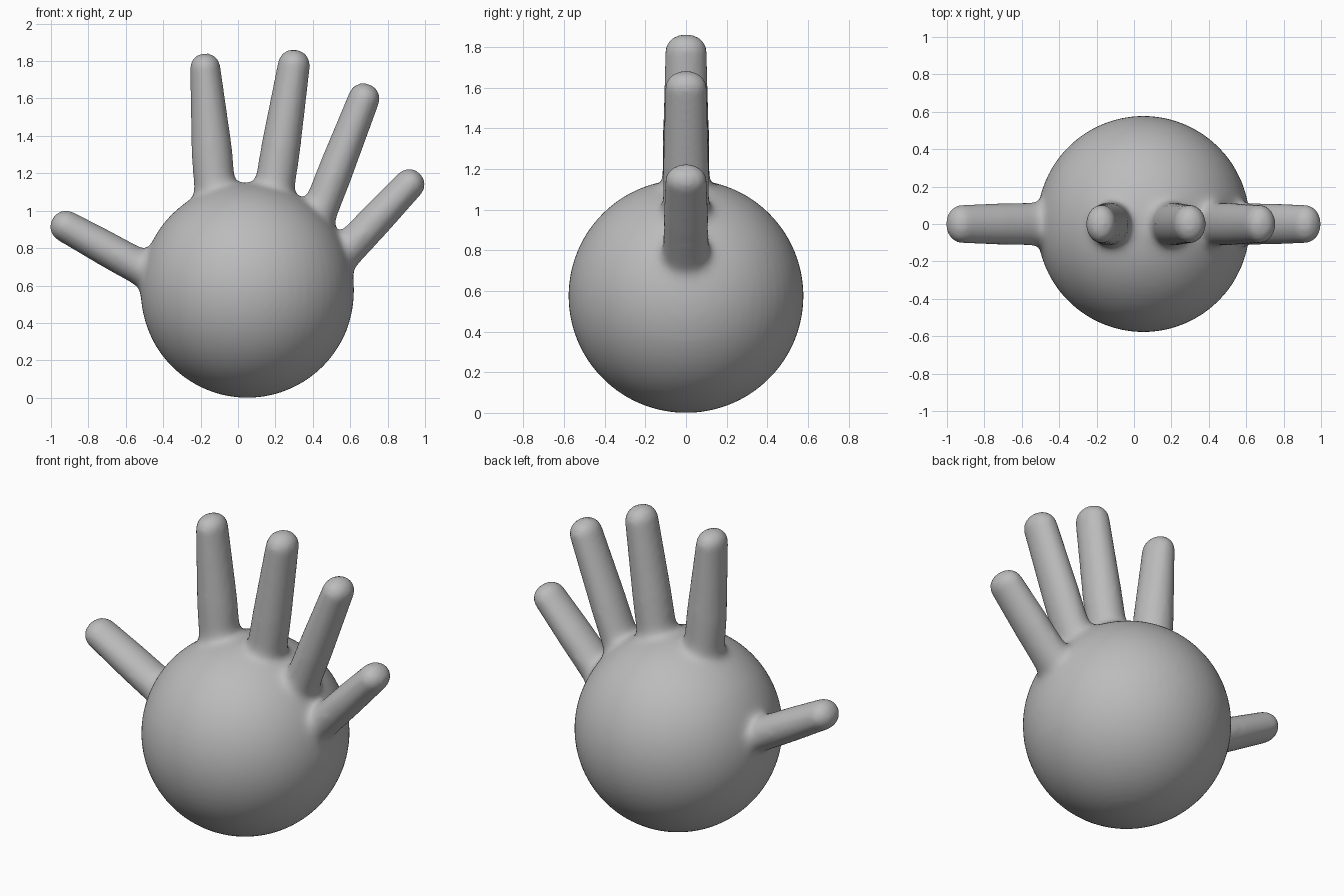
import bpy, bmesh, math
from mathutils import Vector, Matrix

if "Cube" in bpy.data.objects:
    bpy.data.objects.remove(bpy.data.objects["Cube"])

CENTER = Vector((0.05, 0, 0.575))
# knuckle (x, z, half width), fingertip centre (x, z, half width)
FINGERS = [
    ((-0.61, 0.745, 0.096), (-0.918, 0.915, 0.085)),   # thumb
    ((-0.138, 1.30, 0.110), (-0.175, 1.76, 0.081)),
    ((0.215, 1.25, 0.108), (0.298, 1.775, 0.086)),
    ((0.485, 1.12, 0.096), (0.672, 1.597, 0.084)),
    ((0.615, 0.823, 0.096), (0.915, 1.14, 0.082)),
]


def add_finger(bm, base, tip, n=32):
    """Closed tapered oval tube with a domed tip, rooted inside the palm."""
    b, t = Vector((base[0], 0, base[1])), Vector((tip[0], 0, tip[1]))
    axis = (t - b).normalized()
    side = Vector((axis.z, 0, -axis.x))
    rings = [(b - axis * 0.3, base[2] * 1.05, 0.125), (b, base[2], 0.115)]
    for i in range(9):
        a = math.pi / 2 * i / 9
        k = math.cos(a) ** 0.9
        rings.append((t + axis * tip[2] * math.sin(a), tip[2] * k, 0.102 * k))
    loops = []
    for c, r, ry in rings:
        loops.append([bm.verts.new(c + side * r * math.cos(u) + Vector((0, ry * math.sin(u), 0)))
                      for u in (2 * math.pi * j / n for j in range(n))])
    for lo, hi in zip(loops, loops[1:]):
        for j in range(n):
            bm.faces.new((lo[j], lo[(j + 1) % n], hi[(j + 1) % n], hi[j]))
    bm.faces.new(loops[0][::-1])
    bm.faces.new(loops[-1])


# round palm plus five fingers
bm = bmesh.new()
bmesh.ops.create_uvsphere(bm, u_segments=64, v_segments=40, radius=1,
                          matrix=Matrix.Translation(CENTER) @ Matrix.Diagonal((0.572, 0.578, 0.575, 1)))
for base, tip in FINGERS:
    add_finger(bm, base, tip)
bmesh.ops.recalc_face_normals(bm, faces=bm.faces)
mesh = bpy.data.meshes.new("hand")
bm.to_mesh(mesh)
bm.free()
hand = bpy.data.objects.new("hand", mesh)
bpy.context.collection.objects.link(hand)


def bake():
    """Replace the mesh by its modified result."""
    dg = bpy.context.evaluated_depsgraph_get()
    dg.update()
    hand.data = bpy.data.meshes.new_from_object(hand.evaluated_get(dg))
    hand.modifiers.clear()


# fuse everything into one skin
remesh = hand.modifiers.new("fuse", 'REMESH')
remesh.mode = 'VOXEL'
remesh.voxel_size = 0.016
bake()

# soften strongly where the fingers meet the palm, lightly elsewhere
group = hand.vertex_groups.new(name="knuckles")
for v in hand.data.vertices:
    d = (v.co - CENTER).length
    near = 9.0
    for base, tip in FINGERS:
        b, t = Vector((base[0], 0, base[1])), Vector((tip[0], 0, tip[1]))
        ax = (t - b).normalized()
        if (v.co - b).dot(ax) > -0.35:
            near = min(near, (v.co - b).cross(ax).length)
    w = min(1, max(0, (0.80 - d) / 0.15)) * min(1, max(0, (0.34 - near) / 0.12))
    group.add([v.index], w, 'REPLACE')
smooth = hand.modifiers.new("knuckle_blend", 'SMOOTH')
smooth.factor, smooth.iterations, smooth.vertex_group = 0.5, 34, "knuckles"
even = hand.modifiers.new("skin_smooth", 'SMOOTH')
even.factor, even.iterations = 0.5, 4
bake()

for p in hand.data.polygons:
    p.use_smooth = True
mat = bpy.data.materials.new("grey")
mat.diffuse_color = (0.5, 0.5, 0.5, 1)
mat.use_nodes = True
mat.node_tree.nodes["Principled BSDF"].inputs["Base Color"].default_value = mat.diffuse_color
hand.data.materials.clear()
hand.data.materials.append(mat)
